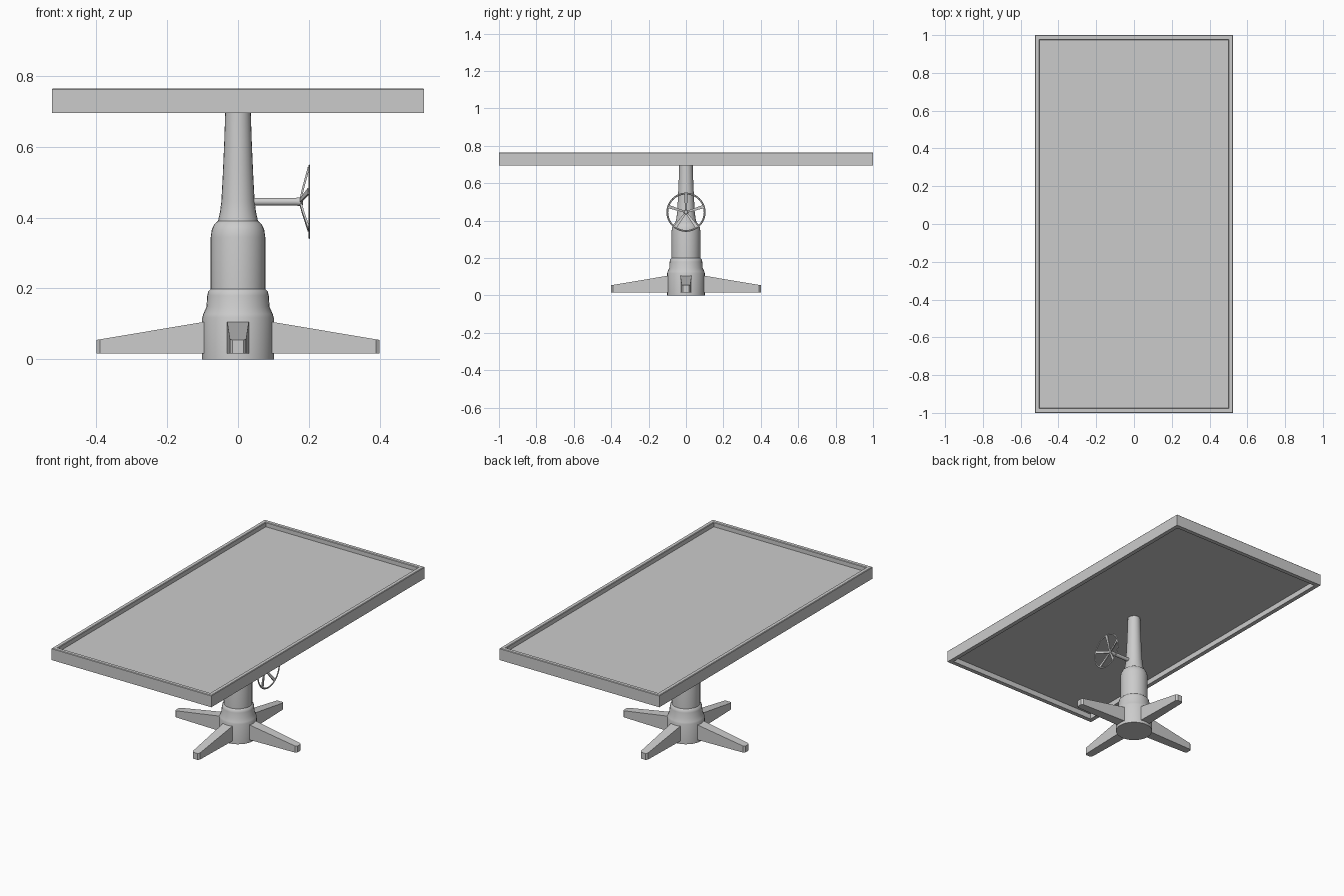
import bpy, bmesh, math
from mathutils import Matrix, Vector

if "Cube" in bpy.data.objects:
    bpy.data.objects.remove(bpy.data.objects["Cube"])


def finish(name, bm, smooth=True):
    bmesh.ops.recalc_face_normals(bm, faces=bm.faces)
    me = bpy.data.meshes.new(name)
    bm.to_mesh(me)
    bm.free()
    ob = bpy.data.objects.new(name, me)
    bpy.context.collection.objects.link(ob)
    if smooth:
        bpy.ops.object.select_all(action='DESELECT')
        ob.select_set(True)
        bpy.context.view_layer.objects.active = ob
        bpy.ops.object.shade_smooth_by_angle(angle=math.radians(35))
    return ob


def bridge(bm, rings, closed=False):
    n = len(rings[0])
    pairs = list(zip(rings, rings[1:])) + ([(rings[-1], rings[0])] if closed else [])
    for a, b in pairs:
        for i in range(n):
            j = (i + 1) % n
            bm.faces.new((a[i], a[j], b[j], b[i]))
    if not closed:
        bm.faces.new(rings[0])
        bm.faces.new(rings[-1])


def lathe(name, profile, sides, closed=False, matrix=Matrix()):
    bm = bmesh.new()
    rings = [[bm.verts.new((r * math.cos(2 * math.pi * i / sides),
                            r * math.sin(2 * math.pi * i / sides), z))
              for i in range(sides)] for r, z in profile]
    bridge(bm, rings, closed)
    bm.transform(matrix)
    return finish(name, bm)


# Table frame: rectangular section swept around the edge
bm = bmesh.new()
rings = [[bm.verts.new((sx * hx, sy * hy, z)) for sx, sy in ((-1, -1), (1, -1), (1, 1), (-1, 1))]
         for hx, hy, z in ((0.525, 1.0, 0.695), (0.525, 1.0, 0.762), (0.522, 0.997, 0.765),
                           (0.503, 0.978, 0.765), (0.5, 0.975, 0.762), (0.5, 0.975, 0.695))]
bridge(bm, rings, closed=True)
finish("table_frame", bm, smooth=False)

# Recessed table panel
bm = bmesh.new()
bmesh.ops.create_cube(bm, size=1, matrix=Matrix.Translation((0, 0, 0.732)) @ Matrix.Diagonal((1.004, 1.954, 0.012, 1)))
finish("table_panel", bm, smooth=False)

# Stepped pedestal and tapering upper stem
lathe("pedestal", [(0.101, 0), (0.101, 0.118), (0.098, 0.128), (0.089, 0.148), (0.087, 0.18),
                   (0.084, 0.192), (0.077, 0.199), (0.077, 0.345), (0.074, 0.366),
                   (0.066, 0.382), (0.057, 0.39)], 32)
lathe("stem", [(0.057, 0.388), (0.051, 0.415), (0.047, 0.445), (0.043, 0.52),
               (0.039, 0.61), (0.035, 0.728)], 24)

# Four tapering feet with chamfered tips
outline = [(0.08, -0.031), (0.39, -0.023), (0.4, -0.015), (0.4, 0.015), (0.39, 0.023), (0.08, 0.031)]
for k in range(4):
    bm = bmesh.new()
    low = [bm.verts.new((x, y, 0.017)) for x, y in outline]
    top = [bm.verts.new((x, y, 0.105 - (x - 0.1) * 0.168)) for x, y in outline]
    bridge(bm, [low, top])
    bm.transform(Matrix.Rotation(k * math.pi / 2, 4, 'Z'))
    finish(f"foot_{k + 1}", bm, smooth=False)

# Hand wheel: shaft, rim and five slanting spokes, axis along x
along_x = Matrix.Translation((0, 0, 0.445)) @ Matrix.Rotation(math.pi / 2, 4, 'Y')
lathe("wheel_shaft", [(0.011, 0.03), (0.011, 0.165), (0.013, 0.178), (0.009, 0.184)], 16, matrix=along_x)
lathe("wheel_rim", [(0.1 + 0.005 * math.cos(a * math.pi / 3), 0.201 + 0.003 * math.sin(a * math.pi / 3))
                    for a in range(6)], 40, closed=True, matrix=along_x)
for k in range(5):
    bm = bmesh.new()
    rings = [[bm.verts.new((x + dx, w * s, z)) for dx, s in ((-0.003, -1), (0.003, -1), (0.003, 1), (-0.003, 1))]
             for x, z, w in ((0.176, 0.004, 0.005), (0.183, 0.035, 0.006), (0.2, 0.098, 0.009))]
    bridge(bm, rings)
    bm.transform(Matrix.Translation((0, 0, 0.445)) @ Matrix.Rotation(k * 2 * math.pi / 5, 4, 'X'))
    finish(f"wheel_spoke_{k + 1}", bm)
